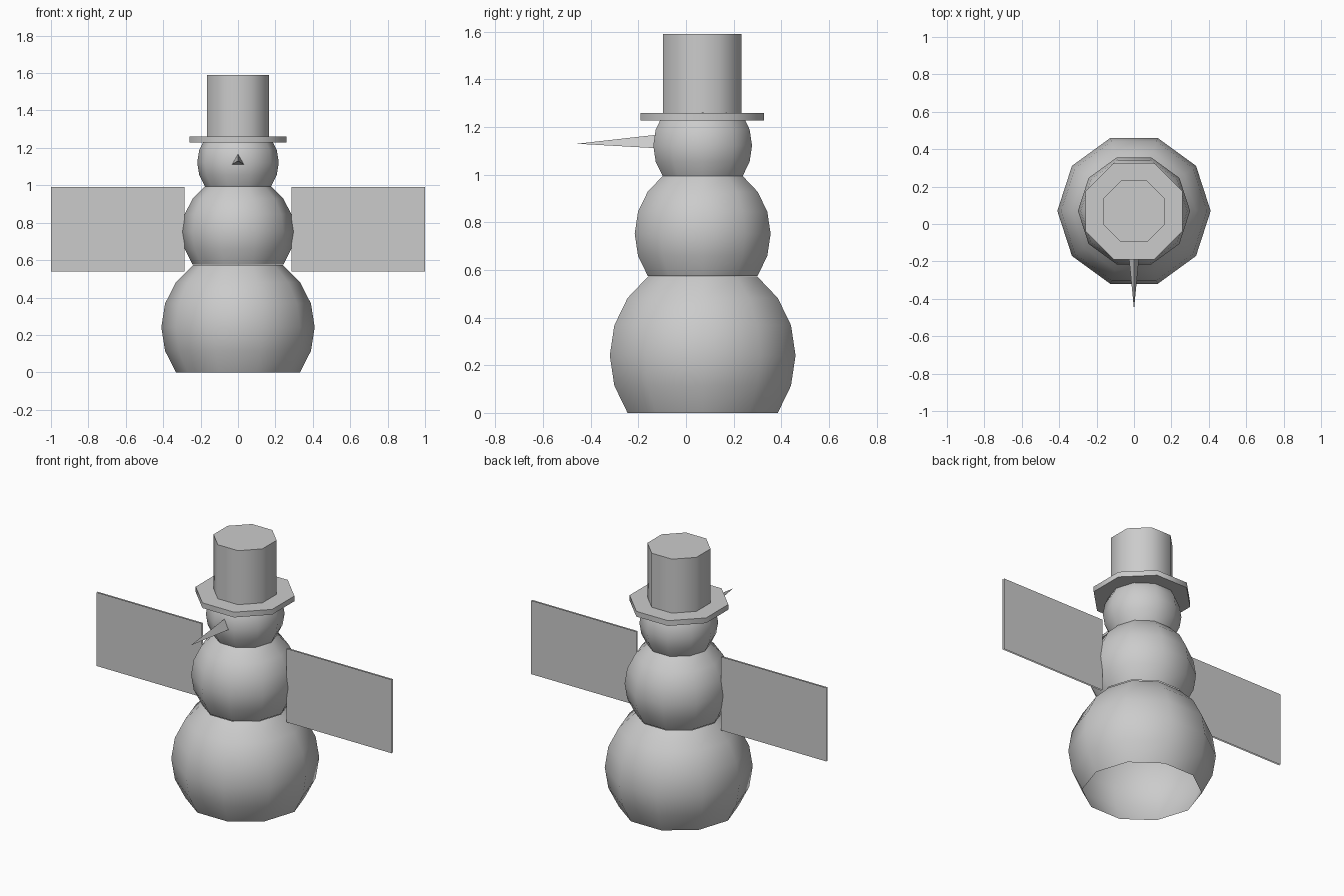
import bpy, bmesh
from math import sin, cos, radians, tau, pi

if "Cube" in bpy.data.objects:
    bpy.data.objects.remove(bpy.data.objects["Cube"])

CY = 0.07  # y of the body axis


def finish(name, bm, smooth=True):
    me = bpy.data.meshes.new(name)
    bm.to_mesh(me)
    bm.free()
    ob = bpy.data.objects.new(name, me)
    bpy.context.collection.objects.link(ob)
    if smooth:
        bpy.ops.object.select_all(action='DESELECT')
        ob.select_set(True)
        bpy.context.view_layer.objects.active = ob
        bpy.ops.object.shade_smooth_by_angle(angle=radians(50))
    return ob


def lathe(name, profile, sides, phase=0.0, caps=False, smooth=True):
    """Turn (radius, height) points around z, bottom to top."""
    bm = bmesh.new()
    rings = [[bm.verts.new((r * cos(phase + tau * i / sides),
                            r * sin(phase + tau * i / sides), z))
              for i in range(sides)] for r, z in profile]
    for a, b in zip(rings, rings[1:]):
        for i in range(sides):
            j = (i + 1) % sides
            bm.faces.new((a[i], a[j], b[j], b[i]))
    if caps:
        bm.faces.new(rings[0][::-1])
        bm.faces.new(rings[-1])
    bmesh.ops.remove_doubles(bm, verts=bm.verts, dist=1e-5)
    return finish(name, bm, smooth)


# Stacked snowballs: ten-sided sphere bands, open where they meet
for name, radius, zc, top in (("lower_snowball", 0.41, 0.241, 54),
                              ("middle_snowball", 0.30, 0.752, 54),
                              ("head", 0.218, 1.122, 54)):
    prof = [(radius * cos(radians(a)), zc + radius * sin(radians(a)))
            for a in range(-36, top + 1, 18)]
    lathe(name, prof, 10).location.y = CY

# Octagonal hat: brim and crown
for name, r, z0, z1 in (("hat_brim", 0.28, 1.228, 1.26),
                        ("hat_crown", 0.179, 1.26, 1.59)):
    lathe(name, [(r, z0), (r, z1)], 8, pi / 8, caps=True).location.y = CY - 0.002

# Three-sided pointed nose
nose = lathe("nose", [(0.038, 0.12), (0.0, 0.457)], 3, pi / 2, smooth=False)
nose.rotation_euler.x = pi / 2
nose.location.z = 1.13

# Flat arm cards: a front and a back sheet on each side
for side, label in ((-1, "left"), (1, "right")):
    bm = bmesh.new()
    xs = sorted((side * 0.285, side * 1.0))
    for y, back in ((0.06, False), (0.07, True)):
        pts = [(xs[0], y, 0.54), (xs[1], y, 0.54), (xs[1], y, 0.99), (xs[0], y, 0.99)]
        vs = [bm.verts.new(p) for p in pts]
        bm.faces.new(vs[::-1] if back else vs)
    finish("arm_card_" + label, bm, smooth=False)
